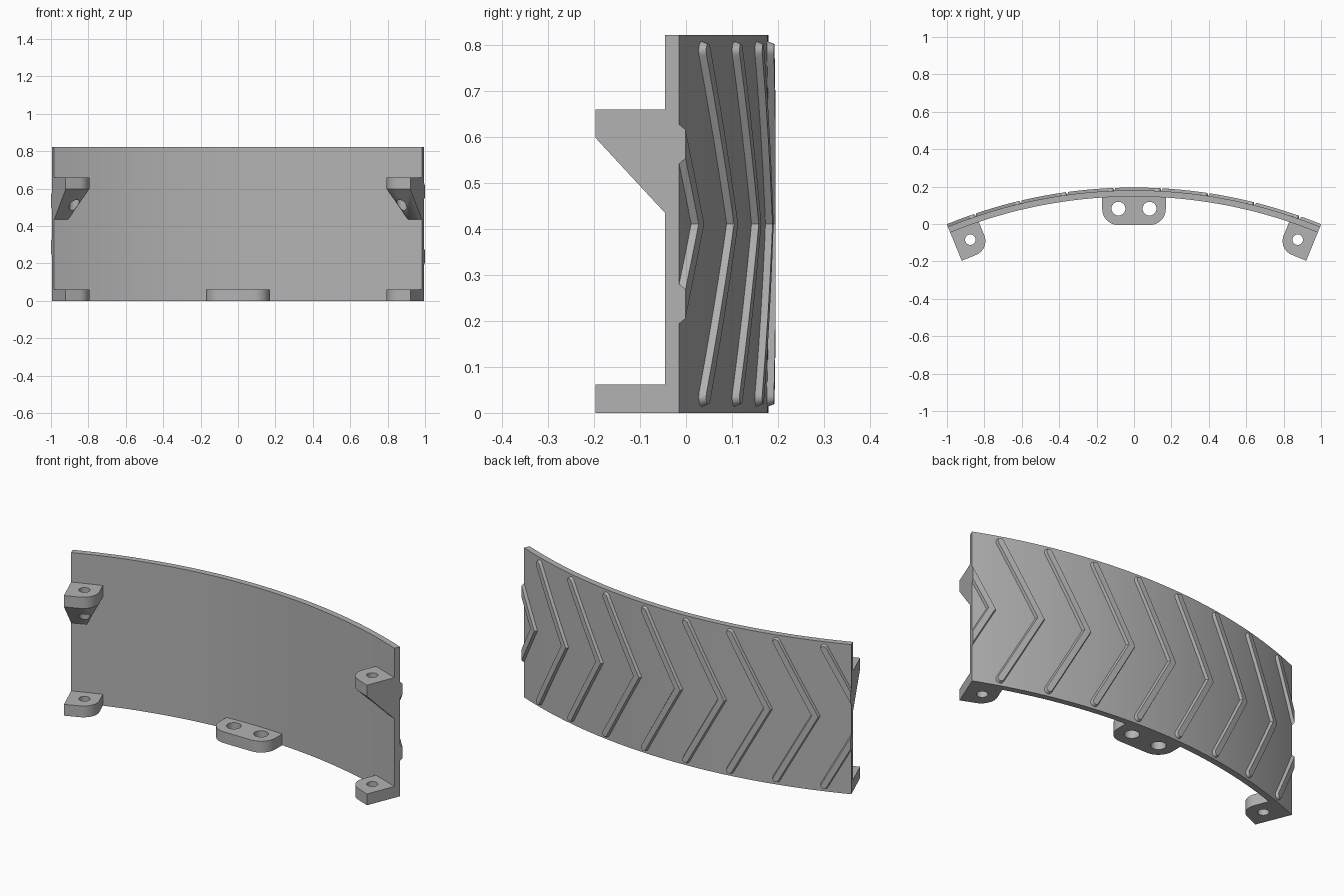
import bpy, bmesh
from math import sin, cos, pi, radians, asin, hypot
from mathutils import Vector

cube = bpy.data.objects.get("Cube")
if cube:
    bpy.data.objects.remove(cube, do_unlink=True)

HEIGHT, MID = 0.822, 0.411
R, THICK, CENTRE_Y = 2.636, 0.033, -2.456
END = asin(0.995 / R)                  # half angle of the arc
LUG_T = 0.062

grey = bpy.data.materials.new("plain_grey")
grey.use_nodes = True
grey.diffuse_color = (0.45, 0.45, 0.45, 1)
grey.node_tree.nodes["Principled BSDF"].inputs["Base Color"].default_value = (0.45, 0.45, 0.45, 1)


def finish(bm, name):
    bmesh.ops.recalc_face_normals(bm, faces=bm.faces)
    mesh = bpy.data.meshes.new(name)
    bm.to_mesh(mesh)
    bm.free()
    mesh.materials.append(grey)
    obj = bpy.data.objects.new(name, mesh)
    bpy.context.collection.objects.link(obj)
    return obj


def smooth(obj):
    bpy.ops.object.select_all(action='DESELECT')
    obj.select_set(True)
    bpy.context.view_layer.objects.active = obj
    bpy.ops.object.shade_smooth_by_angle(angle=radians(25))


def bend(angle, radius, z):
    return Vector((radius * sin(angle), CENTRE_Y + radius * cos(angle), z))


def prism(bm, points, z0, z1):
    face = bm.faces.new([bm.verts.new((x, y, z0)) for x, y in points])
    out = bmesh.ops.extrude_face_region(bm, geom=[face])["geom"]
    verts = [g for g in out if isinstance(g, bmesh.types.BMVert)]
    bmesh.ops.translate(bm, verts=verts, vec=(0, 0, z1 - z0))


def arc(cx, cy, r, a0, a1, n=10):
    return [(cx + r * cos(a0 + (a1 - a0) * i / n), cy + r * sin(a0 + (a1 - a0) * i / n))
            for i in range(n + 1)]


def drill(obj, x, y, r):
    # Bore a vertical hole, then discard the cutter
    bm = bmesh.new()
    prism(bm, arc(x, y, r, 0, 2 * pi, 32)[:-1], -0.1, 1)
    cutter = finish(bm, "hole_cutter")
    cutter.hide_render = True
    mod = obj.modifiers.new("hole", 'BOOLEAN')
    mod.operation, mod.object, mod.solver = 'DIFFERENCE', cutter, 'EXACT'
    bpy.context.view_layer.objects.active = obj
    bpy.ops.object.modifier_apply(modifier=mod.name)
    bpy.data.objects.remove(cutter, do_unlink=True)


# Curved plate
N = 48
angles = [END * (2 * i / N - 1) for i in range(N + 1)]
outline = [bend(a, R, 0).xy for a in angles] + [bend(a, R - THICK, 0).xy for a in reversed(angles)]
bm = bmesh.new()
prism(bm, outline, 0, HEIGHT)
smooth(finish(bm, "curved_plate"))


# Raised chevron ribs, shaped flat and then wrapped round the plate
RUN, RISE = 0.207, 0.377
LEAN = asin(RUN / hypot(RUN, RISE))


def arm_outline(w, side):
    # Mitred at the point, rounded at the tip
    m = w / cos(LEAN)
    cap = arc(RUN, RISE, w, pi - LEAN, -LEAN, 8)
    return [(s, z * side) for s, z in [(-m, 0)] + cap + [(m, 0)]]


def chevron(name, apex):
    bm = bmesh.new()
    for side in (1, -1):
        base, top = [[bm.verts.new((apex + s, h, z)) for s, z in arm_outline(w, side)]
                     for w, h in ((0.023, -0.006), (0.015, 0.015))]
        bm.faces.new(base)
        bm.faces.new(top)
        for i in range(len(base) - 1):
            bm.faces.new((base[i], base[i + 1], top[i + 1], top[i]))
    bmesh.ops.remove_doubles(bm, verts=bm.verts, dist=1e-5)
    # Trim flush with the plate ends
    limit = R * END
    for d in (1, -1):
        cut = bmesh.ops.bisect_plane(bm, geom=bm.verts[:] + bm.edges[:] + bm.faces[:],
                                     plane_co=(d * limit, 0, 0), plane_no=(d, 0, 0),
                                     clear_outer=True)["geom_cut"]
        edges = [g for g in cut if isinstance(g, bmesh.types.BMEdge)]
        if edges:
            bmesh.ops.holes_fill(bm, edges=edges, sides=0)
    # Slice into columns so that it follows the curve
    for a in angles[1:-1]:
        bmesh.ops.bisect_plane(bm, geom=bm.verts[:] + bm.edges[:] + bm.faces[:],
                               plane_co=(R * a, 0, 0), plane_no=(1, 0, 0))
    for v in bm.verts:
        v.co = bend(v.co.x / R, R + v.co.y, MID + v.co.z)
    smooth(finish(bm, name))


for k in range(9):
    chevron(f"chevron_rib_{k + 1}", R * radians(20.1 - 5.47 * k))


# Corner lugs: u runs inward from the plate, v along it from the end
CORNER = bend(END, R - THICK, 0)


def place(u, v, side):
    return (side * (CORNER.x - u * sin(END) - v * cos(END)),
            CORNER.y - u * cos(END) + v * sin(END))


LUG = [(-0.01, 0), (0.163, 0)] + arc(0.083, 0.083, 0.08, 0, pi / 2) + [(-0.01, 0.163)]
for side, word in ((1, "left"), (-1, "right")):
    points = [place(u, v, side) for u, v in LUG]
    hole = place(0.076, 0.085, side)
    for level, z0 in (("lower", 0), ("upper", 0.598)):
        bm = bmesh.new()
        if level == "lower":
            prism(bm, points, z0, z0 + LUG_T)
        else:
            # Upper lug tapers down to a short edge on the plate
            foot = [place(u, v, side) + (z,) for v in (0, 0.08)
                    for u, z in ((0, 0.435), (-0.01, 0.435))]
            coords = foot + [p + (z,) for p in points for z in (z0, z0 + LUG_T)]
            for co in coords:
                bm.verts.new(co)
            out = bmesh.ops.convex_hull(bm, input=bm.verts)
            bmesh.ops.delete(bm, geom=list(set(out["geom_interior"])), context='VERTS')
            bmesh.ops.dissolve_limit(bm, angle_limit=0.01, verts=bm.verts, edges=bm.edges)
        lug = finish(bm, f"{level}_{word}_lug")
        drill(lug, *hole, 0.028)
        smooth(lug)

# Centre lug with two holes
bm = bmesh.new()
prism(bm, [(0.17, 0.155), (-0.17, 0.155)] + arc(-0.085, 0.08, 0.085, pi, 1.5 * pi)
      + arc(0.085, 0.08, 0.085, 1.5 * pi, 2 * pi), 0, LUG_T)
centre = finish(bm, "centre_lug")
for side in (1, -1):
    drill(centre, side * 0.083, 0.082, 0.037)
smooth(centre)
